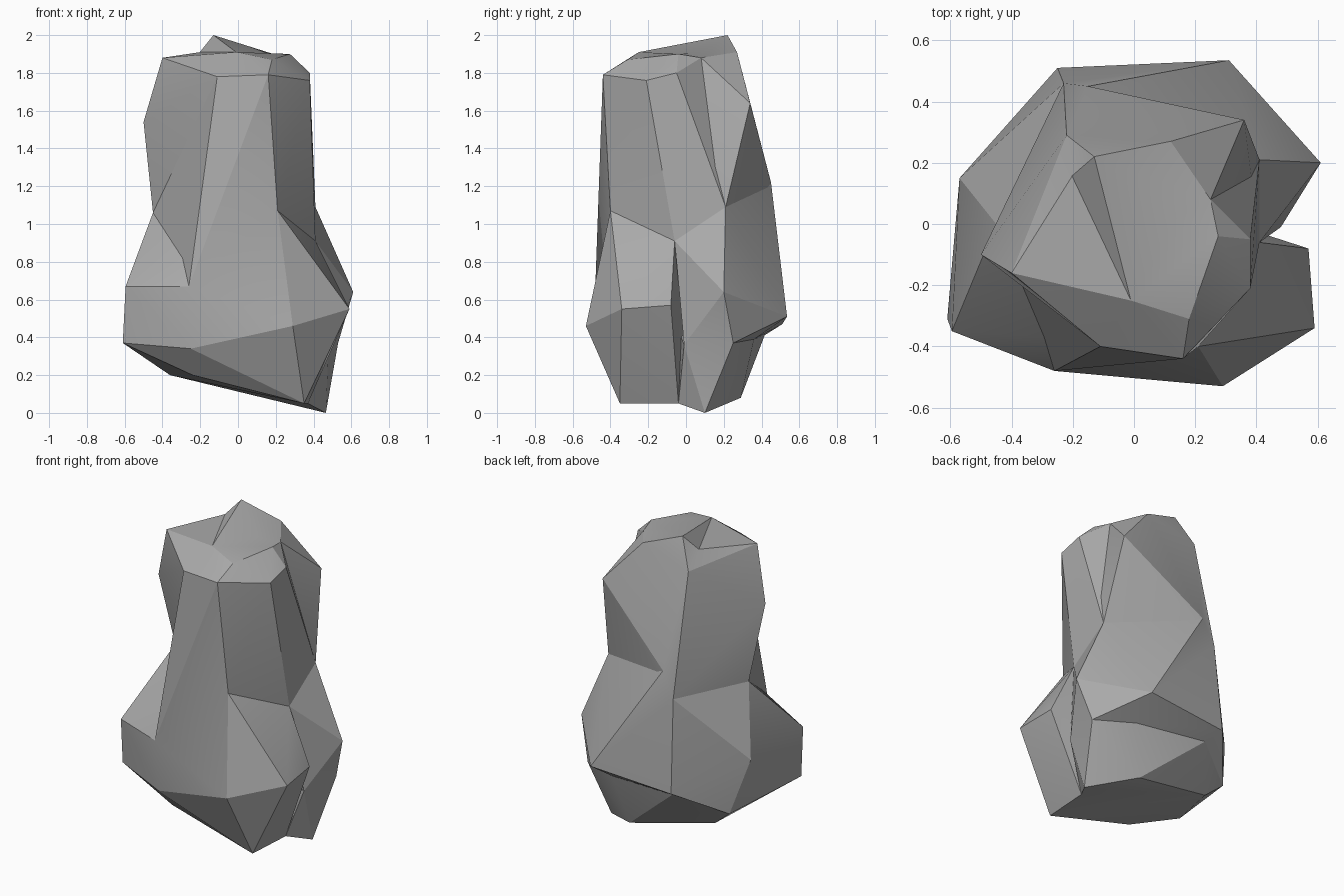
import bpy, bmesh, math
from mathutils import Vector

default = bpy.data.objects.get("Cube")
if default:
    bpy.data.objects.remove(default, do_unlink=True)

# One plain stone colour
stone = bpy.data.materials.new("grey_stone")
stone.use_nodes = True
grey = (0.4, 0.4, 0.4, 1)
stone.diffuse_color = grey
bsdf = next(n for n in stone.node_tree.nodes if n.type == "BSDF_PRINCIPLED")
bsdf.inputs["Base Color"].default_value = grey
bsdf.inputs["Roughness"].default_value = 0.9

# Corners shared by several chunks (the narrow waist)
waist_left = Vector((.21, -.40, 1.07))
waist_side = Vector((.41, -.06, .91))
waist_back_left = Vector((.41, .21, 1.09))
waist_back = Vector((-.15, .45, 1.22))
waist_back_low = Vector((-.23, .46, 1.06))
waist_right = Vector((-.45, 0, 1.06))
belly = Vector((-.26, -.48, .67))
# Corners shared around the top
cheek = Vector((-.50, -.10, 1.54))
saddle = Vector((.25, .08, 1.88))
crown = Vector((-.01, -.25, 1.91))
nape = Vector((-.22, .29, 1.82))
chest_left = Vector((.16, -.44, 1.79))
chest_right = Vector((-.11, -.40, 1.78))
# Corners shared by the right flank and the overhang
flank = Vector((-.57, .15, .64))
flank_low = Vector((-.48, .24, .3))
heel_right = Vector((-.36, .22, .2))
hip = Vector((.53, .25, .37))
notch = Vector((.48, -.01, .36))
notch_low = Vector((.37, -.04, .05))
undercut = Vector((.28, .36, .39))
undercut_right = Vector((-.20, .42, .42))


def chunk(name, shared, own):
    """A faceted boulder: the convex hull of its corners."""
    bm = bmesh.new()
    for p in list(shared) + list(own):
        bm.verts.new(p)
    hull = bmesh.ops.convex_hull(bm, input=bm.verts)
    loose = {g for g in hull["geom_interior"] + hull["geom_unused"]
             if isinstance(g, bmesh.types.BMVert)}
    bmesh.ops.delete(bm, geom=list(loose), context="VERTS")
    bmesh.ops.recalc_face_normals(bm, faces=bm.faces)
    mesh = bpy.data.meshes.new(name)
    bm.to_mesh(mesh)
    bm.free()
    mesh.materials.append(stone)
    obj = bpy.data.objects.new(name, mesh)
    bpy.context.collection.objects.link(obj)
    return obj


# Broad front lobe of the base
front_lobe = chunk(
    "rock",
    [belly, waist_left, waist_side, waist_right, flank, flank_low,
     heel_right, notch_low],
    [(-.595, -.35, .67), (-.61, -.31, .37), (-.25, -.46, .34),
     (.29, -.53, .46), (.59, -.34, .55), (.57, -.08, .57),
     (.35, -.35, .05), (-.24, -.33, .2)])

# Rear lobe, which overhangs the foot
rear_lobe = chunk(
    "rear_lobe",
    [waist_side, waist_back_left, waist_back, waist_back_low, waist_right,
     flank, flank_low, hip, notch, undercut, undercut_right],
    [(.61, .20, .64), (.31, .535, .51), (-.25, .51, .47)])

# Foot below the overhang
foot = chunk(
    "foot",
    [undercut, undercut_right, flank_low, heel_right, hip, notch, notch_low],
    [(.465, .10, 0), (.20, .29, .08), (-.1, -.1, .6)])

# Sloping chest that runs from the belly up to the column
chest = chunk(
    "chest",
    [belly, waist_left, waist_right, chest_left, chest_right],
    [(.1, .1, 1.2)])

# Front half of the upper column
front_column = chunk(
    "front_column",
    [waist_left, waist_side, waist_back_left, waist_right, cheek, saddle,
     crown, nape, chest_left, chest_right],
    [(-.40, -.16, 1.88), (.38, -.21, 1.76), (.38, -.05, 1.80),
     (.18, -.31, 1.87), (.275, -.04, 1.9), (-.20, .16, 1.91)])

# Rear half of the upper column, with the peak
rear_column = chunk(
    "rear_column",
    [waist_back_left, waist_back, waist_back_low, waist_right,
     waist_side, cheek, saddle, crown, nape],
    [(.36, .34, 1.64), (-.13, .22, 2), (.12, .27, 1.91)])

# Fuse the chunks into one skin
bpy.ops.object.select_all(action="DESELECT")
bpy.context.view_layer.objects.active = front_lobe
front_lobe.select_set(True)
for part in (rear_lobe, foot, chest, front_column, rear_column):
    union = front_lobe.modifiers.new("fuse", "BOOLEAN")
    union.operation = "UNION"
    union.solver = "EXACT"
    union.object = part
    bpy.ops.object.modifier_apply(modifier=union.name)
    bpy.data.objects.remove(part, do_unlink=True)

# Crisp facets, soft only across the shallower edges
bpy.ops.object.shade_smooth_by_angle(angle=math.radians(20))
